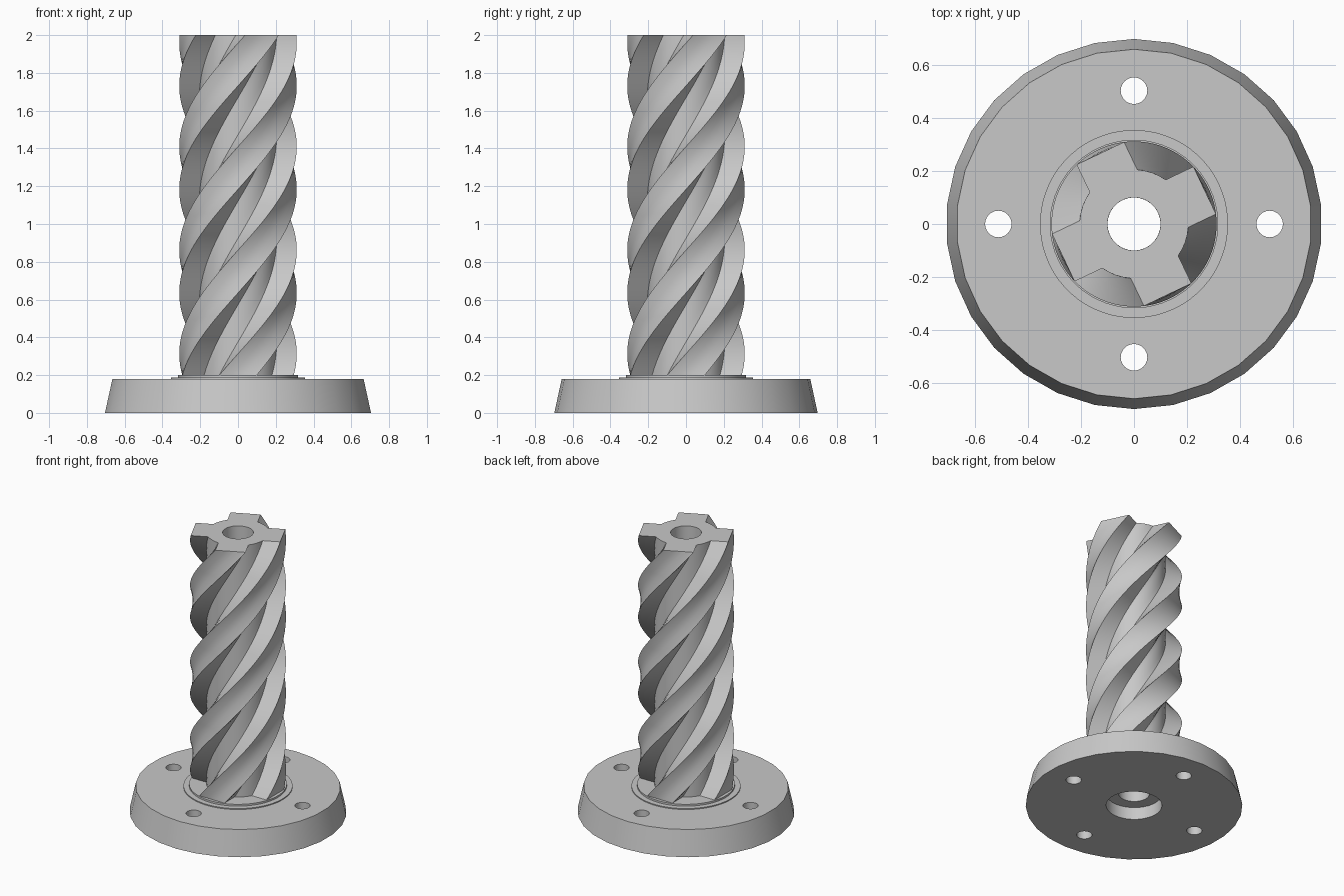
import bpy, bmesh
from math import sin, cos, asin, pi, radians

if "Cube" in bpy.data.objects:
    bpy.data.objects.remove(bpy.data.objects["Cube"], do_unlink=True)

# Plain grey shared by every part
grey = bpy.data.materials.new("plain_grey")
grey.use_nodes = True
colour = (0.58, 0.58, 0.58, 1)
grey.diffuse_color = colour
grey.node_tree.nodes["Principled BSDF"].inputs["Base Color"].default_value = colour

BORE = 0.1


def make_object(name, bm):
    bmesh.ops.recalc_face_normals(bm, faces=bm.faces)
    mesh = bpy.data.meshes.new(name)
    bm.to_mesh(mesh)
    bm.free()
    mesh.materials.append(grey)
    obj = bpy.data.objects.new(name, mesh)
    bpy.context.collection.objects.link(obj)
    return obj


def select(obj):
    bpy.ops.object.select_all(action="DESELECT")
    obj.select_set(True)
    bpy.context.view_layer.objects.active = obj


def smooth(obj):
    select(obj)
    bpy.ops.object.shade_smooth_by_angle(angle=radians(25))


def skin(bm, loops):
    """Join equal closed loops of vertices with quads, last back to first."""
    count = len(loops[0])
    for k, a in enumerate(loops):
        b = loops[(k + 1) % len(loops)]
        for i in range(count):
            j = (i + 1) % count
            bm.faces.new((a[i], a[j], b[j], b[i]))


def lathe(name, profile, sides, stretch=1.0):
    """Turn a closed (radius, height) profile into a ring-shaped solid."""
    bm = bmesh.new()
    angles = [2 * pi * (i + 0.5) / sides for i in range(sides)]
    skin(bm, [[bm.verts.new((r * cos(a) * stretch, r * sin(a), z)) for a in angles]
              for r, z in profile])
    return make_object(name, bm)


# Tapered flange with a counterbore underneath
flange = lathe("flange", [(0.18, 0), (0.697, 0), (0.658, 0.18), (BORE, 0.18),
                          (BORE, 0.088), (0.18, 0.088)], 30, 1.016)

# Four bolt holes through the flange
bm = bmesh.new()
for x, y in ((0.511, 0), (-0.511, 0), (0, 0.502), (0, -0.502)):
    made = bmesh.ops.create_cone(bm, cap_ends=True, segments=24, radius1=0.05,
                                 radius2=0.05, depth=1)
    bmesh.ops.translate(bm, verts=made["verts"], vec=(x, y, 0))
cutter = make_object("bolt_hole_cutter", bm)
cutter.hide_render = True
cut = flange.modifiers.new("bolt_holes", "BOOLEAN")
cut.operation = "DIFFERENCE"
cut.solver = "EXACT"
cut.object = cutter
select(flange)
bpy.ops.object.modifier_apply(modifier=cut.name)
bpy.data.objects.remove(cutter, do_unlink=True)
smooth(flange)

# Stepped collar at the foot of the shaft
smooth(lathe("collar", [(BORE, 0.18), (0.354, 0.18), (0.354, 0.187), (0.317, 0.187),
                        (0.317, 0.2), (BORE, 0.2)], 64))

# Four-toothed shaft section: flat-tipped, straight-sided teeth on a round core
core, tip, half_width = 0.205, 0.311, 0.099
core_half, tip_half = asin(half_width / core), asin(half_width / tip)
gap = pi / 2 - 2 * core_half
flat = tip * cos(tip_half)
section = []
for q in range(4):
    mid = q * pi / 2
    section.append((core, mid - core_half))
    for s in (-1, -1 / 3, 1 / 3, 1):
        section.append((flat / cos(tip_half * s), mid + tip_half * s))
    section += [(core, mid + core_half + gap * s / 4) for s in range(4)]

# Twist the section up the shaft, with the bore inside
SLICES, BOTTOM, TOP = 120, 0.2, 2.0
TWIST = radians(295.5)
bm = bmesh.new()
outer, inner = [], []
for k in range(SLICES + 1):
    z = BOTTOM + (TOP - BOTTOM) * k / SLICES
    turn = TWIST * k / SLICES
    outer.append([bm.verts.new((r * cos(a + turn), r * sin(a + turn), z))
                  for r, a in section])
    inner.append([bm.verts.new((BORE * cos(a + turn), BORE * sin(a + turn), z))
                  for r, a in section])
skin(bm, outer + inner[::-1])
smooth(make_object("twisted_shaft", bm))
